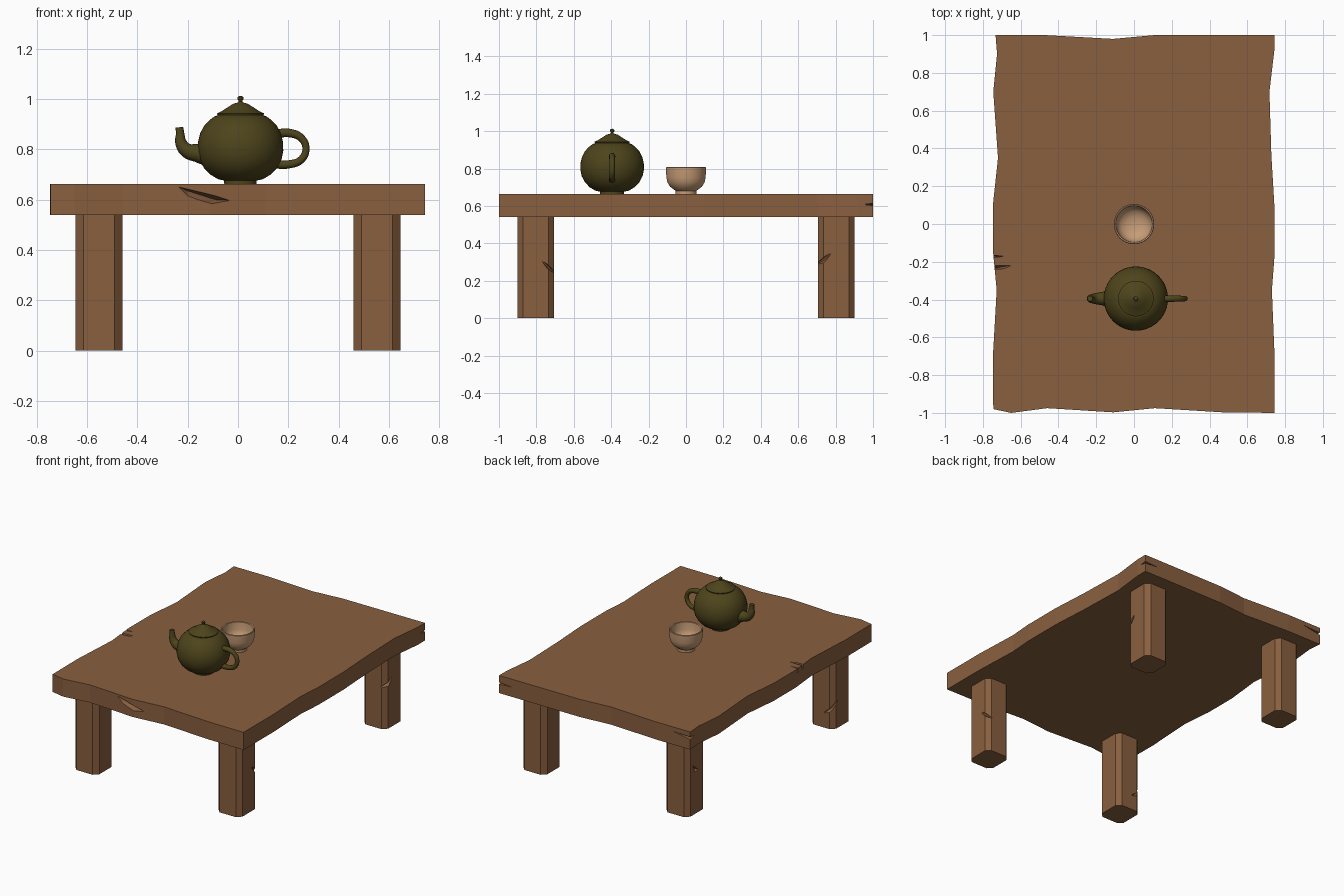
import bpy, bmesh, math
from mathutils import Vector

if "Cube" in bpy.data.objects:
    bpy.data.objects.remove(bpy.data.objects["Cube"])


def material(name, rgb):
    m = bpy.data.materials.new(name)
    m.diffuse_color = (*rgb, 1)
    m.use_nodes = True
    m.node_tree.nodes["Principled BSDF"].inputs["Base Color"].default_value = m.diffuse_color
    return m


WOOD = material("wood", (0.25, 0.115, 0.05))
GLAZE = material("green_glaze", (0.075, 0.058, 0.011))
CLAY = material("pale_clay", (0.56, 0.33, 0.18))


def finish(bm, name, mat):
    bmesh.ops.recalc_face_normals(bm, faces=bm.faces[:])
    me = bpy.data.meshes.new(name)
    bm.to_mesh(me)
    bm.free()
    ob = bpy.data.objects.new(name, me)
    bpy.context.collection.objects.link(ob)
    if mat:
        me.materials.append(mat)
    return ob


def select(ob):
    bpy.ops.object.select_all(action='DESELECT')
    ob.select_set(True)
    bpy.context.view_layer.objects.active = ob


def smooth(ob, deg=35):
    select(ob)
    bpy.ops.object.shade_smooth_by_angle(angle=math.radians(deg))


def prism(name, outline, z0, z1, mat):
    bm = bmesh.new()
    f = bm.faces.new([bm.verts.new((x, y, z0)) for x, y in outline])
    r = bmesh.ops.extrude_face_region(bm, geom=[f])
    bmesh.ops.translate(bm, vec=(0, 0, z1 - z0),
                        verts=[v for v in r['geom'] if isinstance(v, bmesh.types.BMVert)])
    return finish(bm, name, mat)


def carve(ob, points):
    """Cut a splintered crack shaped like the convex hull of the points."""
    bm = bmesh.new()
    for p in points:
        bm.verts.new(p)
    bmesh.ops.convex_hull(bm, input=bm.verts[:])
    cutter = finish(bm, "crack_cutter", WOOD)
    cutter.hide_render = True
    mod = ob.modifiers.new("crack", 'BOOLEAN')
    mod.operation, mod.solver, mod.object = 'DIFFERENCE', 'EXACT', cutter
    select(ob)
    bpy.ops.object.modifier_apply(modifier=mod.name)
    bpy.data.objects.remove(cutter)


def lathe(name, profile, centre, mat, steps=48, deg=35):
    bm = bmesh.new()
    vs = [bm.verts.new((r, 0, z)) for r, z in profile]
    es = [bm.edges.new(p) for p in zip(vs, vs[1:])]
    bmesh.ops.spin(bm, geom=vs + es, cent=(0, 0, 0), axis=(0, 0, 1),
                   angle=2 * math.pi, steps=steps)
    bmesh.ops.remove_doubles(bm, verts=bm.verts[:], dist=0.0002)
    bmesh.ops.translate(bm, verts=bm.verts[:], vec=(*centre, 0))
    ob = finish(bm, name, mat)
    smooth(ob, deg)
    return ob


def tube(name, path, y, mat):
    """Round tube through (x, z, radius) points in a plane of constant y."""
    cu = bpy.data.curves.new(name, 'CURVE')
    cu.dimensions = '3D'
    cu.bevel_depth, cu.bevel_resolution = 1.0, 4
    cu.use_fill_caps = True
    sp = cu.splines.new('BEZIER')
    sp.resolution_u = 6
    sp.bezier_points.add(len(path) - 1)
    for bp, (x, z, r) in zip(sp.bezier_points, path):
        bp.co = (x, y, z)
        bp.radius = r
        bp.handle_left_type = bp.handle_right_type = 'AUTO'
    ob = bpy.data.objects.new(name, cu)
    bpy.context.collection.objects.link(ob)
    cu.materials.append(mat)
    select(ob)
    bpy.ops.object.convert(target='MESH')
    smooth(bpy.context.object, 50)


# Table top with a hand-hewn outline
outline = [(-.745, -.98), (-.65, -1), (-.46, -.975), (-.11, -.997), (.11, -.975), (.47, -.997),
           (.743, -1), (.743, -.67), (.73, -.35), (.743, -.18), (.743, .10), (.727, .37),
           (.717, .70), (.743, .92), (.743, 1), (.11, 1), (-.11, .98), (-.47, 1),
           (-.733, 1), (-.725, .90), (-.745, .70), (-.72, .35), (-.747, .10), (-.747, -.14),
           (-.727, -.35), (-.747, -.70)]
top = prism("table_top", outline, .54, .663, WOOD)
carve(top, [(-.268, -1.02, .665), (-.1, -1.02, .615), (.01, -1.02, .595), (-.11, -1.02, .576),
            (-.2, -1.02, .6), (-.2, -.955, .635), (-.09, -.95, .6)])
carve(top, [(-.77, -.16, .68), (-.77, -.182, .68), (-.665, -.172, .68), (-.77, -.17, .6)])
carve(top, [(-.77, -.215, .68), (-.77, -.243, .68), (-.66, -.235, .68), (-.61, -.212, .68),
            (-.77, -.24, .61)])
carve(top, [(.77, .95, .608), (.77, 1.03, .618), (.77, 1.03, .598), (.60, 1.03, .608),
            (.70, .95, .608)])
carve(top, [(-.77, 1.03, .63), (-.77, 1.03, .60), (-.54, 1.03, .638), (-.77, .94, .615),
            (-.68, .96, .625)])

# Chamfered legs, each split by one crack
cracks = {
    (1, -1): [(.67, -.81, .35), (.67, -.69, .255), (.67, -.69, .205), (.67, -.76, .28),
              (.60, -.69, .235), (.625, -.74, .27)],
    (1, 1): [(.67, .815, .385), (.67, .69, .30), (.67, .69, .275), (.67, .75, .295),
             (.60, .69, .285), (.62, .74, .31)],
    (-1, 1): [(-.67, .87, .38), (-.67, .76, .29), (-.67, .82, .275), (-.615, .82, .31)],
    (-1, -1): [(-.55, -.69, .08), (-.67, -.69, .165), (-.67, -.69, .12), (-.67, -.76, .23),
               (-.615, -.73, .14)],
}
for (sx, sy), pts in cracks.items():
    c = .03
    shape = [(.46 + c, .705), (.645 - c, .705), (.645, .705 + c), (.645, .902 - c),
             (.645 - c, .902), (.46 + c, .902), (.46, .902 - c), (.46, .705 + c)]
    name = ("front" if sy < 0 else "back") + ("_right" if sx > 0 else "_left") + "_leg"
    leg = prism(name, [(x * sx, y * sy) for x, y in shape], 0, .541, WOOD)
    carve(leg, pts)

# Teapot
POT = (.01, -.395)
lathe("teapot_body", [(0, .663), (.064, .663), (.064, .676), (.09, .682), (.12, .7), (.146, .727),
                      (.163, .76), (.17, .795), (.169, .83), (.16, .865), (.145, .893),
                      (.125, .915), (.105, .93), (.085, .938), (0, .938)], POT, GLAZE)
lathe("teapot_lid", [(0, .935), (.092, .937), (.094, .943), (.075, .952), (.05, .968),
                     (.03, .981), (.012, .986), (.007, .99), (.008, .995), (.012, 1.0),
                     (.011, 1.008), (.006, 1.012), (0, 1.013)], POT, GLAZE)
tube("teapot_spout", [(-.12, .785, .056), (-.165, .786, .036), (-.205, .797, .029),
                      (-.227, .828, .023), (-.23, .86, .017), (-.233, .888, .015)],
     POT[1], GLAZE)
tube("teapot_handle", [(.15, .862, .018), (.205, .865, .017), (.252, .845, .015), (.27, .803, .014),
                       (.252, .76, .015), (.205, .741, .016), (.14, .742, .018)], POT[1], GLAZE)

# Hollow drinking bowl
lathe("bowl", [(0, .668), (.045, .668), (.05, .663), (.056, .664), (.056, .681), (.064, .687),
               (.085, .703), (.099, .726), (.105, .752), (.107, .805), (.104, .809),
               (.097, .806), (.094, .755), (.086, .73), (.068, .71), (.036, .697), (0, .695)],
      (0, 0), CLAY)
